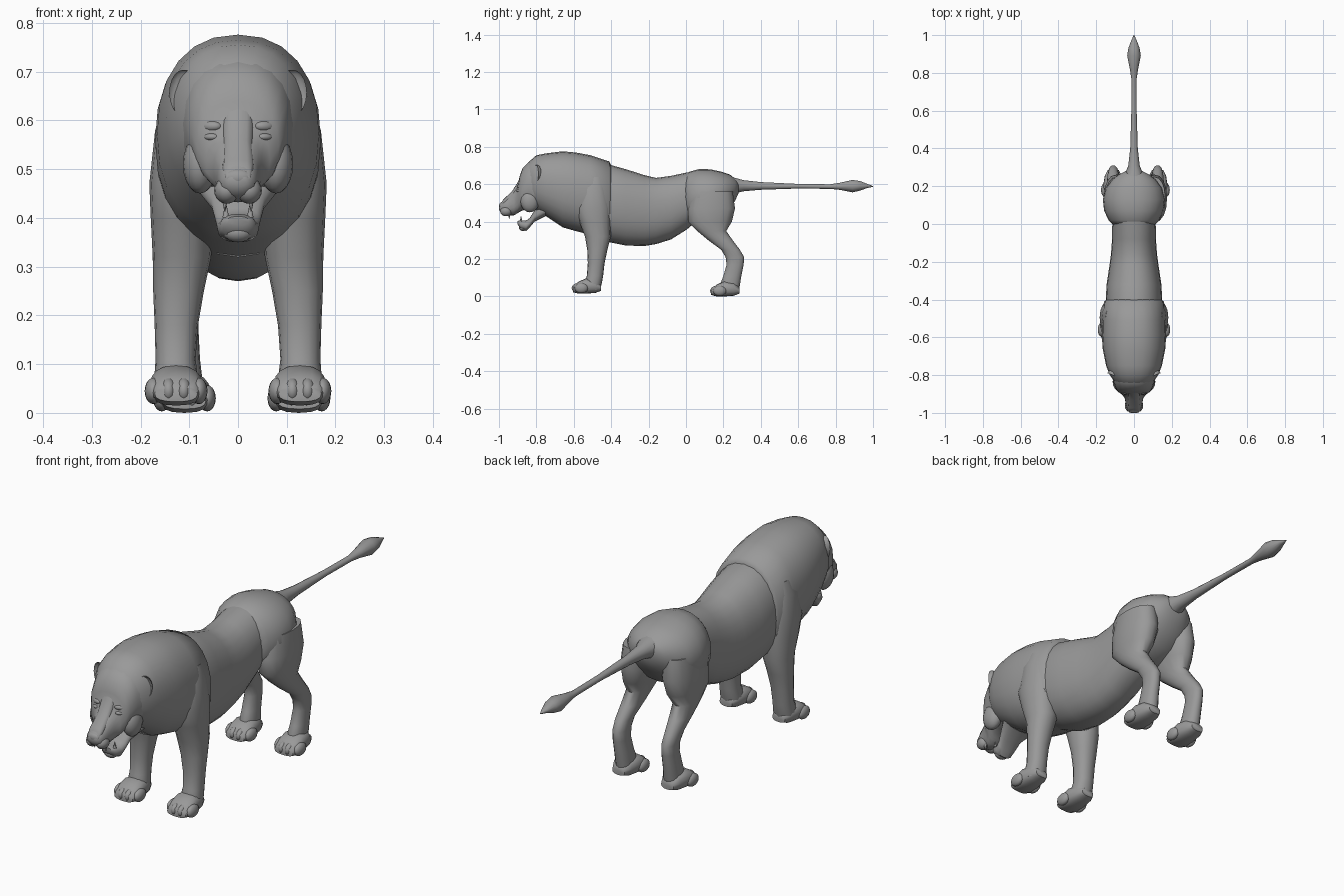
import bpy
import bmesh
import math
from mathutils import Vector, Matrix

default_cube = bpy.data.objects.get("Cube")
if default_cube:
    bpy.data.objects.remove(default_cube, do_unlink=True)

grey = bpy.data.materials.new("stone grey")
grey.use_nodes = True
tone = (.32, .32, .32, 1)
grey.diffuse_color = tone
grey.node_tree.nodes["Principled BSDF"].inputs["Base Color"].default_value = tone


def finish(bm, name, angle=60):
    """Turn a bmesh into a smooth shaded object."""
    bmesh.ops.recalc_face_normals(bm, faces=bm.faces[:])
    mesh = bpy.data.meshes.new(name)
    bm.to_mesh(mesh)
    bm.free()
    mesh.materials.append(grey)
    obj = bpy.data.objects.new(name, mesh)
    bpy.context.collection.objects.link(obj)
    bpy.ops.object.select_all(action='DESELECT')
    obj.select_set(True)
    bpy.context.view_layer.objects.active = obj
    bpy.ops.object.shade_smooth_by_angle(angle=math.radians(angle))
    return obj


def bridge(name, rings, power=2, sides=20):
    """Skin a row of rounded rings, each a centre and two radius vectors."""
    bm = bmesh.new()
    loops = []
    for centre, across, up in rings:
        loop = []
        for i in range(sides):
            a = math.tau * i / sides
            c, s = math.cos(a), math.sin(a)
            c = math.copysign(abs(c) ** (2 / power), c)
            s = math.copysign(abs(s) ** (2 / power), s)
            loop.append(bm.verts.new(centre + across * c + up * s))
        loops.append(loop)
    for near, far in zip(loops, loops[1:]):
        for i in range(sides):
            j = (i + 1) % sides
            bm.faces.new((near[i], near[j], far[j], far[i]))
    bm.faces.new(loops[0])
    bm.faces.new(loops[-1])
    return finish(bm, name)


def long_part(name, sections, power=2, x=0, sides=20):
    """Sections along the body: y, bottom, top, half width."""
    rings = [(Vector((x, y, (low + high) / 2)), Vector((half, 0, 0)),
              Vector((0, 0, (high - low) / 2))) for y, low, high, half in sections]
    return bridge(name, rings, power, sides)


def tall_part(name, sections, side, shift=0):
    """Sections down a limb: z, front y, back y, inner x, outer x."""
    rings = [(Vector((side * ((inner + outer) / 2 + shift), (front + back) / 2, z)),
              Vector(((outer - inner) / 2, 0, 0)),
              Vector((0, (back - front) / 2, 0)))
             for z, front, back, inner, outer in sections]
    return bridge(name, rings, 2.2, 16)


def blob(name, place, size, turn=0, cupped=False):
    """An ellipsoid; a cupped one has its front half pushed inwards."""
    bm = bmesh.new()
    bmesh.ops.create_uvsphere(bm, u_segments=16, v_segments=10, radius=1)
    if cupped:
        for v in bm.verts:
            if v.co.y < 0:
                v.co.y *= -.5
    bm.transform(Matrix.Translation(place) @ Matrix.Rotation(turn, 4, 'Z')
                 @ Matrix.Diagonal((*size, 1)))
    return finish(bm, name)


def tooth(name, place, length, direction):
    bm = bmesh.new()
    bmesh.ops.create_cone(bm, cap_ends=True, segments=8, radius1=.007,
                          radius2=.001, depth=length)
    flip = 0 if direction > 0 else math.pi
    bm.transform(Matrix.Translation(place) @ Matrix.Rotation(flip, 4, 'X'))
    return finish(bm, name)


# Trunk, mane and hips overlap with visible seams
long_part("trunk", [
    (-.48, .32, .71, .14), (-.41, .29, .705, .15), (-.32, .272, .68, .145),
    (-.22, .27, .648, .13), (-.16, .28, .634, .122), (-.08, .305, .645, .116),
    (0, .355, .662, .115), (.08, .42, .67, .11)], 2.2, sides=24)
long_part("mane", [
    (-.87, .54, .68, .06), (-.84, .5, .72, .1), (-.8, .46, .755, .128),
    (-.75, .43, .765, .148), (-.66, .37, .776, .166), (-.59, .35, .77, .17),
    (-.51, .33, .755, .168), (-.41, .305, .722, .158), (-.4, .33, .7, .14)],
    2.25, sides=24)
long_part("hips", [
    (-.005, .41, .65, .11), (.02, .385, .668, .135), (.07, .375, .681, .158),
    (.13, .39, .68, .165), (.19, .42, .667, .15), (.235, .47, .652, .115),
    (.262, .51, .63, .08), (.28, .55, .615, .045)], 2.1, sides=24)

# Tail with a tuft
long_part("tail", [
    (.2, .52, .65, .07), (.26, .55, .636, .05), (.31, .562, .622, .03),
    (.4, .57, .612, .02), (.6, .577, .602, .014), (.77, .575, .6, .014),
    (.82, .57, .608, .022), (.89, .556, .624, .036), (.93, .565, .618, .03),
    (.97, .58, .602, .015), (1, .586, .59, .002)], sides=14)

# Head with the mouth open
long_part("head", [
    (-1, .465, .485, .018), (-.99, .447, .502, .034), (-.955, .432, .532, .043),
    (-.92, .434, .566, .05), (-.9, .445, .592, .066), (-.89, .452, .64, .084),
    (-.875, .46, .684, .095), (-.84, .465, .72, .108), (-.77, .45, .74, .125)], 2.3)
long_part("lower_jaw", [
    (-.9, .385, .403, .022), (-.885, .362, .408, .036), (-.855, .35, .405, .042),
    (-.835, .37, .42, .046), (-.81, .4, .46, .055), (-.75, .43, .51, .085)], 2.4)
long_part("nose_bridge", [
    (-.997, .478, .49, .026), (-.975, .485, .52, .032), (-.93, .5, .563, .03),
    (-.9, .54, .61, .032), (-.87, .58, .67, .03)], 2.6, sides=12)
blob("nose", (0, -.988, .482), (.03, .013, .018))
blob("chin", (0, -.872, .37), (.03, .022, .02))

for side, word in ((1, "left"), (-1, "right")):
    # Face details
    blob(word + "_muzzle", (side * .023, -.962, .456), (.026, .032, .027))
    blob(word + "_eye", (side * .055, -.893, .566), (.018, .012, .008), side * .5)
    blob(word + "_brow", (side * .055, -.886, .588), (.024, .014, .012), side * .5)
    blob(word + "_cheek", (side * .078, -.835, .51), (.035, .05, .06))
    blob(word + "_ear", (side * .112, -.8, .657), (.031, .03, .047), side * .35, True)
    tooth(word + "_upper_fang", (side * .027, -.945, .428), .03, -1)
    tooth(word + "_lower_fang", (side * .025, -.882, .415), .028, 1)

    # Front leg with shoulder
    tall_part(word + "_front_leg", [
        (.64, -.54, -.44, .08, .15), (.58, -.57, -.42, .06, .17),
        (.47, -.59, -.4, .05, .182), (.4, -.57, -.403, .05, .179),
        (.32, -.54, -.402, .055, .175), (.25, -.528, -.42, .07, .174),
        (.18, -.525, -.435, .082, .171), (.11, -.53, -.443, .087, .169),
        (.07, -.545, -.45, .082, .172), (.035, -.54, -.46, .085, .17)], side)

    # Hind leg, with the left one standing a little wider
    wide = .015 if side > 0 else 0
    tall_part(word + "_hind_leg", [
        (.56, .03, .25, .03, .15), (.47, .01, .262, .025, .16),
        (.4, .01, .245, .04, .155), (.35, .06, .215, .06, .148),
        (.3, .12, .25, .07, .145), (.25, .188, .288, .08, .142),
        (.21, .212, .311, .082, .138), (.17, .217, .308, .081, .138),
        (.11, .2, .296, .078, .14), (.06, .18, .288, .072, .142),
        (.025, .18, .28, .075, .14)], side, wide)

    # Paws: a wedge with four toes each
    for label, x, heel, base in (("front", .127, -.455, .015),
                                 ("hind", .11 + wide, .285, 0)):
        long_part(word + "_" + label + "_paw", [
            (heel, base + .015, base + .05, .03),
            (heel - .03, base + .004, base + .075, .045),
            (heel - .08, base, base + .082, .053),
            (heel - .12, base, base + .064, .054),
            (heel - .15, base + .008, base + .04, .044)], 2.5, side * x, 16)
        for k in range(4):
            offset = (k - 1.5) * .031
            reach = heel - .128 + abs(offset) * .5
            blob(word + "_" + label + "_toe", (side * x + offset, reach, base + .03),
                 (.018, .036, .027))
